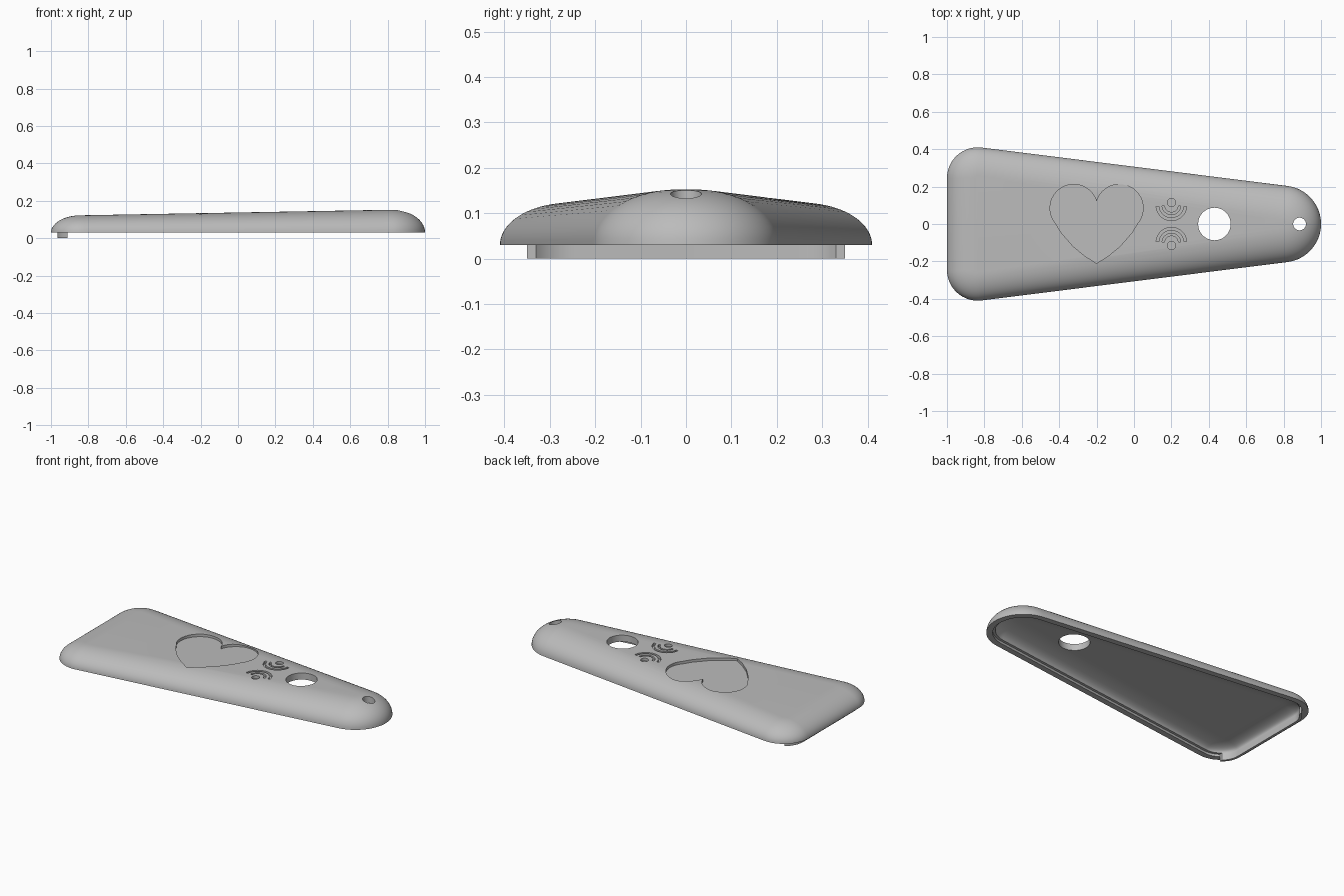
import bpy, bmesh
from math import sin, cos, radians, pi

if "Cube" in bpy.data.objects:
    bpy.data.objects.remove(bpy.data.objects["Cube"])

grey = bpy.data.materials.new("light grey")
grey.use_nodes = True
colour = (0.5, 0.5, 0.5, 1)
grey.diffuse_color = colour
grey.node_tree.nodes["Principled BSDF"].inputs["Base Color"].default_value = colour

RIM = 0.03


def top_z(x):
    return 0.1375 + 0.018 * x


def arc(cx, cy, r, a0, a1, n):
    return [(cx + r * cos(radians(a0 + (a1 - a0) * i / n)),
             cy + r * sin(radians(a0 + (a1 - a0) * i / n))) for i in range(n + 1)]


def outline(wide_inset, tip_inset):
    # rounded taper: one big arc at the tip, two corner arcs at the wide end
    t, rw = 82.8, 0.165 - wide_inset
    return (arc(0.795, 0, 0.205 - tip_inset, -t, t, 32)
            + arc(-0.835, 0.245, rw, t, 180, 16)
            + arc(-0.835, -0.245, rw, 180, 360 - t, 16))


def add_object(name, bm):
    bmesh.ops.recalc_face_normals(bm, faces=bm.faces[:])
    mesh = bpy.data.meshes.new(name)
    bm.to_mesh(mesh)
    bm.free()
    mesh.materials.append(grey)
    obj = bpy.data.objects.new(name, mesh)
    bpy.context.collection.objects.link(obj)
    return obj


def loft(name, rings):
    # closed skin through equal-length rings, capped at both ends
    bm = bmesh.new()
    loops = [[bm.verts.new(p) for p in ring] for ring in rings]
    for a, b in zip(loops, loops[1:]):
        for i in range(len(a)):
            j = (i + 1) % len(a)
            bm.faces.new((a[i], a[j], b[j], b[i]))
    bm.faces.new(loops[0])
    bm.faces.new(loops[-1])
    return add_object(name, bm)


def prism(name, pts, low, high):
    return loft(name, [[(x, y, f(x)) for x, y in pts] for f in (low, high)])


def flat(pts, z):
    return [(x, y, z) for x, y in pts]


def dome(base_z, start, wide, tip, drop, steps):
    # quarter-round edge rising from the base to the sloping top
    rings = []
    for i in range(steps + 1):
        a = pi / 2 * i / steps
        k = 1 - cos(a)
        pts = outline(start + (wide - start) * k, start + (tip - start) * k)
        rings.append([(x, y, base_z + (top_z(x) - drop - base_z) * sin(a)) for x, y in pts])
    return rings


def cut(target, cutter):
    mod = target.modifiers.new("cut", "BOOLEAN")
    mod.operation = "DIFFERENCE"
    mod.solver = "EXACT"
    mod.object = cutter
    bpy.context.view_layer.objects.active = target
    bpy.ops.object.modifier_apply(modifier=mod.name)
    bpy.data.objects.remove(cutter)


# hollow cover: outer dome, flat rim, stepped rebate, inner dome
outer = dome(RIM, 0, 0.152, 0.185, 0, 14)
inner = dome(0.045, 0.05, 0.155, 0.188, 0.04, 10)
rebate = [flat(outline(0.035, 0.035), z) for z in (RIM, 0.045)]
cover = loft("cover", outer[::-1] + rebate + inner)

# through holes
for x, r in ((0.43, 0.087), (0.885, 0.034)):
    cut(cover, prism("hole_cutter", arc(x, 0, r, 0, 354, 59),
                     lambda x: 0.01, lambda x: 0.3))


def engrave(pts, depth=0.016):
    cut(cover, prism("engraving_cutter", pts, lambda x: top_z(x) - depth, lambda x: 0.3))


# heart recess
half = arc(0.122, 0.085, 0.127, 160, -40, 24) + [(0.19, -0.045), (0.125, -0.12), (0.06, -0.173)]
heart = [(0, 0.12)] + half + [(0, -0.21)] + [(-x, y) for x, y in half[::-1]]
engrave([(x - 0.2, y) for x, y in heart])

# two small round ornaments of engraved arcs
for side in (1, -1):
    for r, w in ((0.082, 0.014), (0.05, 0.012)):
        start = 185 if side > 0 else 5
        engrave(arc(0.2, side * 0.1, r, start, start + 170, 20)
                + arc(0.2, side * 0.1, r - w, start + 170, start, 20))
    engrave(arc(0.2, side * 0.115, 0.022, 0, 345, 23))

# locating lip wrapped around the wide end
wide_end = slice(33, 67)


def lip_line(inset):
    # corner arcs trimmed where the lip stops
    pts = [p for p in outline(inset, inset)[wide_end] if p[0] < -0.912]
    r = 0.165 - inset
    y = 0.245 + (r * r - 0.077 ** 2) ** 0.5
    return [(-0.912, y)] + pts + [(-0.912, -y)]


lip = prism("locating_lip", lip_line(0.035) + lip_line(0.05)[::-1],
            lambda x: 0, lambda x: 0.047)

# smooth shading with crisp edges
for obj in (cover, lip):
    bpy.ops.object.select_all(action="DESELECT")
    obj.select_set(True)
    bpy.context.view_layer.objects.active = obj
    bpy.ops.object.shade_smooth_by_angle(angle=radians(30))
